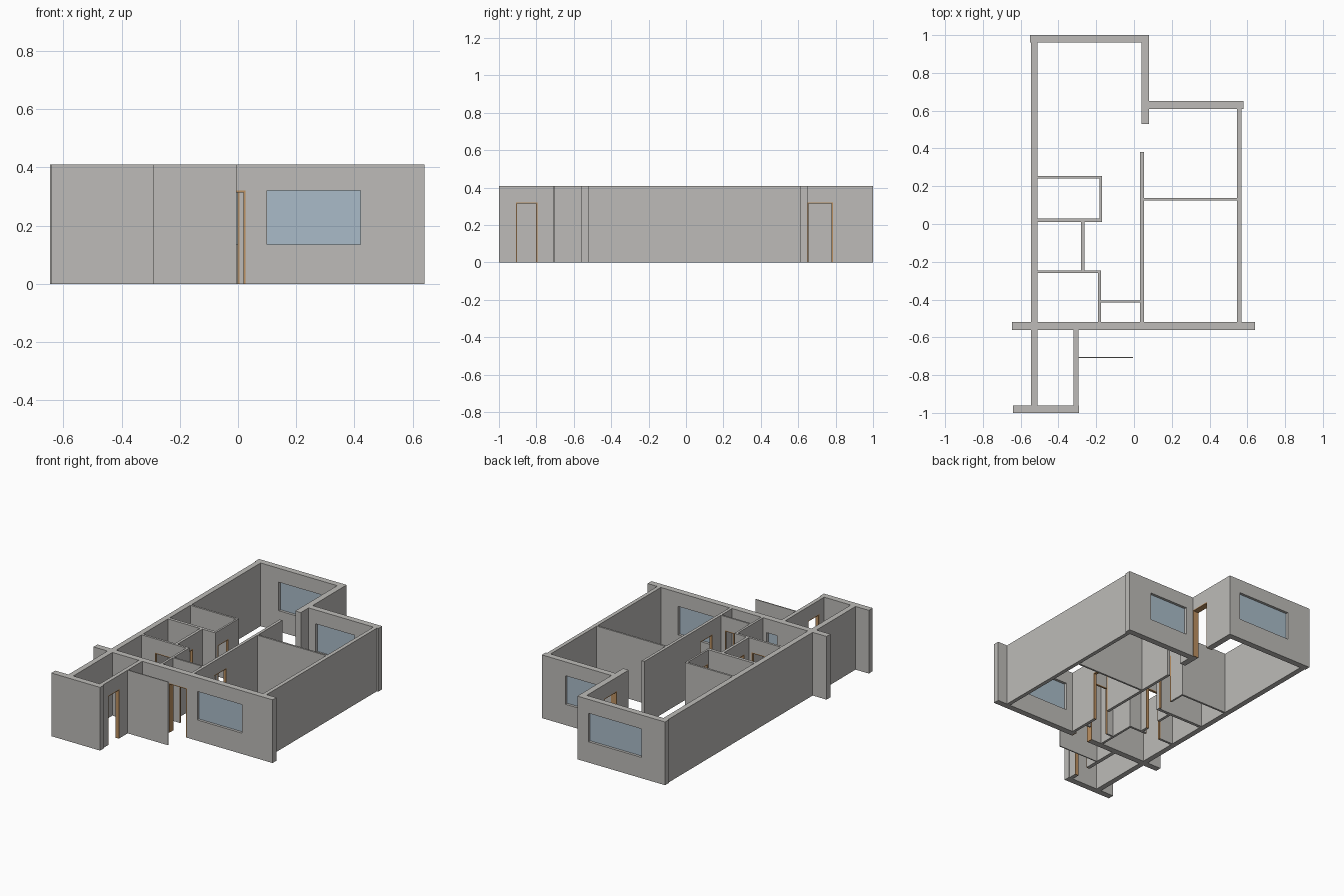
import bpy
import bmesh
from mathutils import Vector

if "Cube" in bpy.data.objects:
    bpy.data.objects.remove(bpy.data.objects["Cube"], do_unlink=True)

HEIGHT = 0.41
DOOR_TOP = 0.32
SILL = 0.135


def material(name, colour):
    mat = bpy.data.materials.new(name)
    mat.use_nodes = True
    mat.diffuse_color = (*colour, 1)
    mat.node_tree.nodes["Principled BSDF"].inputs["Base Color"].default_value = (*colour, 1)
    return mat


PLASTER = material("warm grey plaster", (0.51, 0.50, 0.48))
GLASS = material("pale blue glass", (0.40, 0.50, 0.58))
WOOD = material("door wood", (0.50, 0.28, 0.12))


def finish(name, bm, mat):
    bmesh.ops.recalc_face_normals(bm, faces=bm.faces)
    mesh = bpy.data.meshes.new(name)
    bm.to_mesh(mesh)
    bm.free()
    mesh.materials.append(mat)
    obj = bpy.data.objects.new(name, mesh)
    bpy.context.collection.objects.link(obj)
    return obj


def panel(name, mat, along_x, span, depth, heights, openings=()):
    """Upright slab with rectangular openings, extruded through its depth."""
    bm = bmesh.new()
    us = sorted({*span, *(u for o in openings for u in o[:2])})
    zs = sorted({*heights, *(z for o in openings for z in o[2:])})

    def point(u, d, z):
        return Vector((u, d, z)) if along_x else Vector((d, u, z))

    for a, b in zip(us, us[1:]):
        for low, high in zip(zs, zs[1:]):
            mid_u, mid_z = (a + b) / 2, (low + high) / 2
            if any(o[0] < mid_u < o[1] and o[2] < mid_z < o[3] for o in openings):
                continue
            corners = ((a, low), (b, low), (b, high), (a, high))
            bm.faces.new([bm.verts.new(point(u, depth[0], z)) for u, z in corners])
    bmesh.ops.remove_doubles(bm, verts=bm.verts, dist=1e-5)
    result = bmesh.ops.extrude_face_region(bm, geom=bm.faces[:], use_keep_orig=True)
    moved = [v for v in result["geom"] if isinstance(v, bmesh.types.BMVert)]
    bmesh.ops.translate(bm, verts=moved, vec=point(0, depth[1] - depth[0], 0))
    return finish(name, bm, mat)


def wall(name, x0, x1, y0, y1, doors=(), windows=()):
    """Wall on a plan rectangle, with wood-lined doors and glazed windows."""
    along_x = x1 - x0 > y1 - y0
    span, depth = ((x0, x1), (y0, y1)) if along_x else ((y0, y1), (x0, x1))
    holes = [(a, b, 0, DOOR_TOP) for a, b in doors] + list(windows)
    panel(name, PLASTER, along_x, span, depth, (0, HEIGHT), holes)
    for i, (a, b) in enumerate(doors):
        t = 0.006
        panel(f"{name}_door_frame_{i + 1}", WOOD, along_x, (a, b), depth,
              (0, DOOR_TOP), [(a + t, b - t, 0, DOOR_TOP - t)])
    middle = sum(depth) / 2
    for i, (a, b, low, high) in enumerate(windows):
        panel(f"{name}_window_pane_{i + 1}", GLASS, along_x, (a, b),
              (middle - 0.003, middle + 0.003), (low, high))


# Outer walls
wall("west_wall_rear", -0.545, -0.51, -0.52, 0.96)
wall("north_wall", -0.55, 0.08, 0.96, 1.0, windows=[(-0.38, 0.0, SILL, DOOR_TOP)])
wall("terrace_wall", 0.04, 0.08, 0.53, 0.96, doors=[(0.65, 0.785)])
wall("bedroom_north_wall", 0.08, 0.58, 0.61, 0.65, windows=[(0.13, 0.41, SILL, DOOR_TOP)])
wall("east_wall", 0.545, 0.57, -0.52, 0.61)
wall("front_wall", -0.645, 0.64, -0.56, -0.52, doors=[(-0.105, 0.025)],
     windows=[(-0.29, -0.215, 0.2, DOOR_TOP), (0.1, 0.42, SILL, DOOR_TOP)])

# Front store room and porch screen
wall("west_wall_front", -0.545, -0.51, -0.96, -0.56)
wall("store_east_wall", -0.32, -0.295, -0.96, -0.56, doors=[(-0.91, -0.795)])
wall("store_front_wall", -0.64, -0.29, -1.0, -0.96)
wall("porch_screen", -0.295, -0.005, -0.71, -0.703)

# Bedroom partitions
wall("hall_wall", 0.033, 0.052, -0.52, 0.38, doors=[(-0.32, -0.19)])
wall("bedroom_partition", 0.052, 0.545, 0.125, 0.137)

# Rear bathroom
wall("rear_bath_north_wall", -0.51, -0.17, 0.24, 0.253)
wall("rear_bath_east_wall", -0.182, -0.17, 0.03, 0.24, doors=[(0.035, 0.145)])
wall("rear_bath_south_wall", -0.51, -0.17, 0.01, 0.03)

# Closet, front bathroom and entrance lobby
wall("closet_east_wall", -0.28, -0.262, -0.245, 0.01, doors=[(-0.2, -0.085)])
wall("front_bath_north_wall", -0.51, -0.175, -0.26, -0.245, doors=[(-0.415, -0.3)])
wall("front_bath_east_wall", -0.19, -0.175, -0.52, -0.26)
wall("lobby_wall", -0.175, 0.033, -0.416, -0.405, doors=[(-0.13, 0.005)])
